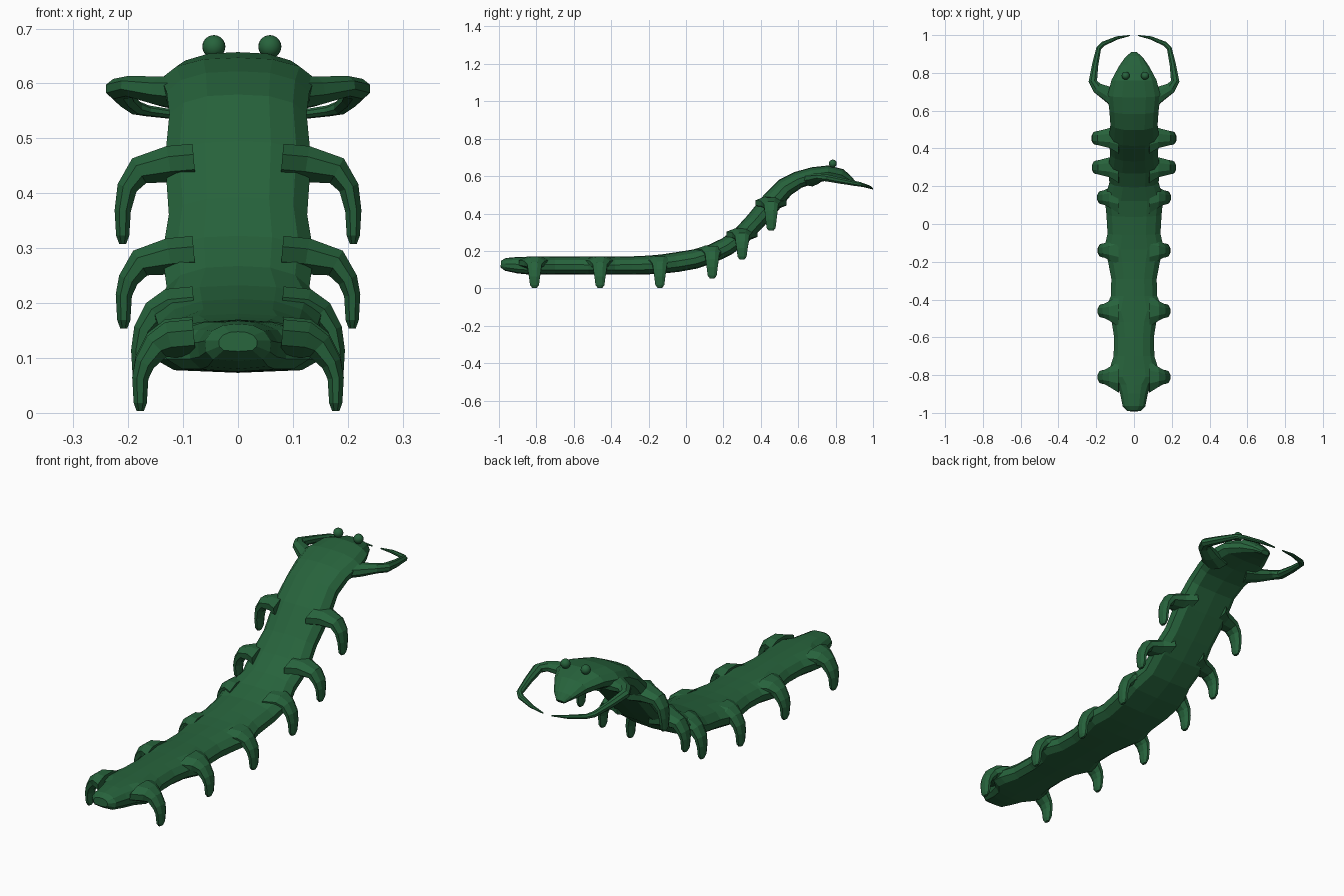
import bpy, bmesh, math
from mathutils import Vector

if "Cube" in bpy.data.objects:
    bpy.data.objects.remove(bpy.data.objects["Cube"])

green = bpy.data.materials.new("dark green")
green.diffuse_color = (0.02, 0.125, 0.045, 1)
green.use_nodes = True
green.node_tree.nodes["Principled BSDF"].inputs["Base Color"].default_value = green.diffuse_color


def loft(name, rings):
    """Skin a list of point rings and close both ends."""
    bm = bmesh.new()
    loops = [[bm.verts.new(p) for p in ring] for ring in rings]
    n = len(loops[0])
    for a, b in zip(loops, loops[1:]):
        for i in range(n):
            j = (i + 1) % n
            bm.faces.new((a[i], a[j], b[j], b[i]))
    bm.faces.new(loops[0][::-1])
    bm.faces.new(loops[-1])
    bmesh.ops.recalc_face_normals(bm, faces=bm.faces)
    me = bpy.data.meshes.new(name)
    bm.to_mesh(me)
    bm.free()
    me.materials.append(green)
    ob = bpy.data.objects.new(name, me)
    bpy.context.collection.objects.link(ob)
    return ob


def sweep(name, path, sizes, side, n=8):
    """Elliptical tube: sizes are (half size along side, half size across)."""
    pts = [Vector(p) for p in path]
    rings = []
    for i, p in enumerate(pts):
        t = (pts[min(i + 1, len(pts) - 1)] - pts[max(i - 1, 0)]).normalized()
        s = (Vector(side) - t * t.dot(Vector(side))).normalized()
        u = t.cross(s)
        a, b = sizes[i]
        rings.append([p + s * a * math.cos(k * math.tau / n + math.pi / n)
                      + u * b * math.sin(k * math.tau / n + math.pi / n) for k in range(n)])
    return loft(name, rings)


# Body: spine stations (y, z, half width, half thickness)
spine = [
    (-0.99, .13, .035, .018), (-0.965, .128, .06, .034), (-0.90, .124, .073, .044),
    (-0.85, .122, .09, .047), (-0.81, .122, .135, .047), (-0.77, .122, .13, .047),
    (-0.70, .122, .108, .048), (-0.60, .122, .105, .048), (-0.52, .121, .118, .048),
    (-0.46, .121, .155, .048), (-0.38, .121, .122, .048), (-0.29, .122, .12, .049),
    (-0.20, .125, .137, .05), (-0.13, .13, .158, .051), (-0.05, .14, .14, .053),
    (0.05, .157, .146, .052), (0.14, .186, .155, .05), (0.22, .225, .13, .05),
    (0.30, .285, .138, .05), (0.37, .358, .126, .052), (0.455, .458, .133, .056),
    (0.53, .54, .125, .052), (0.60, .58, .13, .046), (0.68, .605, .14, .043),
    (0.76, .617, .12, .04), (0.83, .603, .082, .036), (0.88, .575, .048, .02),
    (0.905, .555, .02, .01)]

# Cross-section: domed back, flatter belly
section = [(.0, 1), (.45, .93), (.8, .62), (1, .1), (.97, -.5), (.75, -.9), (.0, -1)]
section += [(-x, z) for x, z in section[-2:0:-1]]
rings = []
for i, (y, z, w, h) in enumerate(spine):
    a, b = spine[max(i - 1, 0)], spine[min(i + 1, len(spine) - 1)]
    t = Vector((0, b[0] - a[0], b[1] - a[1])).normalized()
    up = Vector((0, -t.z, t.y))
    rings.append([Vector((px * w, y, z)) + up * pz * h for px, pz in section])
loft("body", rings)

# Legs: (y, root height, foot height, foot x)
legs = [(-0.81, .125, .003, .178), (-0.46, .125, .003, .178), (-0.14, .13, .003, .178),
        (0.14, .185, .053, .18), (0.30, .277, .154, .208), (0.455, .445, .308, .21)]
for i, (y, zr, zf, xf) in enumerate(legs):
    for s, label in ((-1, "left"), (1, "right")):
        zk = zr - .035
        path = [(s * .08, y, zr + .012), (s * .125, y, zr + .008), (s * (xf - .03), y, zr - .004),
                (s * (xf - .008), y, zk), (s * xf, y, zf + .06),
                (s * xf, y, zf + .015), (s * xf, y, zf)]
        sizes = [(.09, .036), (.058, .036), (.042, .028), (.037, .02),
                 (.032, .016), (.026, .013), (.014, .007)]
        sweep(f"{label}_leg_{i + 1}", path, sizes, (0, 1, 0))

# Jaws: bent pincers curving round in front of the head
for s, label in ((-1, "left"), (1, "right")):
    path = [(s * .08, .66, .58), (s * .14, .69, .585), (s * .195, .72, .594), (s * .218, .755, .59),
            (s * .206, .84, .573), (s * .187, .93, .556), (s * .165, .953, .55),
            (s * .09, .985, .54), (s * .022, .998, .532)]
    sizes = [(.035, .06), (.028, .042), (.02, .03), (.02, .024), (.017, .018),
             (.013, .014), (.01, .013), (.008, .009), (.003, .003)]
    sweep(f"{label}_jaw", path, sizes, (0, .15, 1))

# Eyes: small balls on top of the head
for x, label in ((-.044, "left"), (.058, "right")):
    bpy.ops.mesh.primitive_uv_sphere_add(segments=20, ring_count=12, radius=.021,
                                         location=(x, .785, .667))
    eye = bpy.context.object
    eye.name = f"{label}_eye"
    eye.data.materials.append(green)
    bpy.ops.object.shade_smooth_by_angle()
